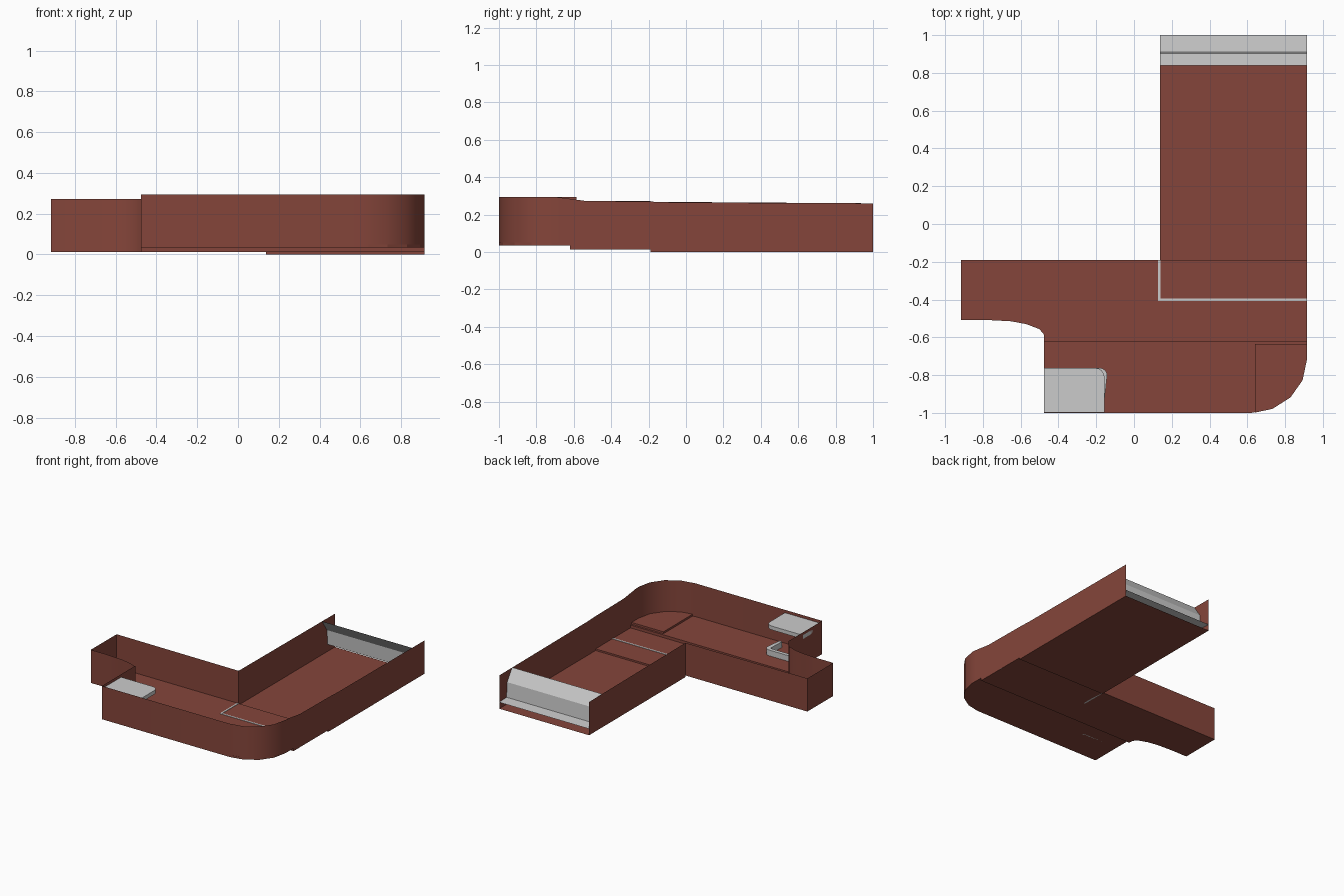
import bpy, math

if "Cube" in bpy.data.objects:
    bpy.data.objects.remove(bpy.data.objects["Cube"])

brown = bpy.data.materials.new("brown")
brown.diffuse_color = (0.235, 0.06, 0.043, 1)
brown.use_nodes = True
brown.node_tree.nodes["Principled BSDF"].inputs["Base Color"].default_value = brown.diffuse_color

def make(name, verts, faces, mat=None, smooth=False):
    me = bpy.data.meshes.new(name)
    me.from_pydata(verts, [], faces)
    ob = bpy.data.objects.new(name, me)
    bpy.context.collection.objects.link(ob)
    if mat:
        me.materials.append(mat)
    if smooth:
        bpy.context.view_layer.objects.active = ob
        ob.select_set(True)
        bpy.ops.object.shade_smooth_by_angle(angle=math.radians(35))
        ob.select_set(False)
    return ob

def sheet(name, outline, z, mat=None):
    # flat horizontal panel
    return make(name, [(x, y, z) for x, y in outline], [range(len(outline))], mat)

def wall(name, pts, mat=None):
    # upright strip through points (x, y, bottom, top)
    n = len(pts)
    verts = [(x, y, b) for x, y, b, t in pts] + [(x, y, t) for x, y, b, t in pts]
    return make(name, verts, [(i, i + 1, n + i + 1, n + i) for i in range(n - 1)], mat, True)

def prism(name, outline, z0, z1, mat=None):
    n = len(outline)
    verts = [(x, y, z) for z in (z0, z1) for x, y in outline]
    faces = [tuple(reversed(range(n))), tuple(range(n, 2 * n))]
    faces += [(i, (i + 1) % n, n + (i + 1) % n, n + i) for i in range(n)]
    return make(name, verts, faces, mat)

def arc(cx, cy, rx, ry, a0, a1, n):
    return [(cx + rx * math.cos(math.radians(a0 + (a1 - a0) * i / n)),
             cy + ry * math.sin(math.radians(a0 + (a1 - a0) * i / n))) for i in range(n + 1)]

L, R, M, S = -0.917, 0.915, 0.138, -0.477      # key x positions
ZF, ZM = 0.035, 0.013                          # front and middle floor heights
corner = arc(0.62, -0.72, R - 0.62, 0.28, -90, 0, 4)
bend = [(L, -0.508), (-0.78, -0.508), (-0.65, -0.515), (-0.57, -0.53), (-0.5, -0.557), (S, -0.585)]

# floors at three levels
sheet("long_floor", [(M, -0.19), (R, -0.19), (R, 1), (M, 1)], 0, brown)
sheet("middle_floor", bend + [(S, -0.62), (R, -0.62), (R, -0.19), (L, -0.19)], ZM, brown)
sheet("front_floor", [(S, -1)] + corner + [(R, -0.62), (S, -0.62)], ZF, brown)
wall("middle_riser", [(R, -0.62, ZM, ZF), (S, -0.62, ZM, ZF)], brown)
wall("long_riser", [(R, -0.19, 0, ZM), (M, -0.19, 0, ZM)], brown)

# slightly raised platform inside the rounded corner
prism("corner_platform", [(0.64, -0.9985)] + corner[1:] + [(R, -0.635), (0.64, -0.635)], ZF, 0.05, brown)

# outer walls
wall("front_wall", [(S, -0.62, ZF, 0.295), (S, -1, ZF, 0.295)] +
     [(x, y, ZF, 0.295) for x, y in corner] +
     [(R, -0.68, ZF, 0.292), (R, -0.62, ZF, 0.284)], brown)
wall("right_middle_wall", [(R, -0.62, ZM, 0.284), (R, -0.54, ZM, 0.273), (R, -0.19, ZM, 0.269)], brown)
wall("right_long_wall", [(R, -0.19, 0, 0.269), (R, -0.07, 0, 0.265), (R, 1, 0, 0.26)], brown)
wall("left_long_wall", [(M, 1, 0, 0.26), (M, -0.19, 0, 0.268)], brown)
wall("side_room_wall", [(M, -0.19, ZM, 0.268), (L, -0.19, ZM, 0.272)] +
     [(x, y, ZM, 0.272) for x, y in bend], brown)
wall("side_joint_wall", [(S, -0.585, ZM, 0.295), (S, -0.62, ZM, 0.295)], brown)

# thin grey threshold set in the floor
prism("threshold_long", [(M - 0.01, -0.407), (R, -0.407), (R, -0.394), (M - 0.01, -0.394)], ZM, ZM + 0.003)
prism("threshold_short", [(M - 0.01, -0.394), (M + 0.003, -0.394), (M + 0.003, -0.19), (M - 0.01, -0.19)], ZM, ZM + 0.003)

# sloped panel across the far end
profile = [(0.84, 0.262), (0.902, 0.17), (0.91, 0.055), (1.0, 0.05)]
verts = [(x, y, z) for x in (M, R) for y, z in profile]
make("end_panel", verts, [(i, i + 4, i + 5, i + 1) for i in range(3)])

# counter top on the front left, and the kerb below it
prism("counter_top", [(S, -0.999), (-0.156, -0.999)] + arc(-0.206, -0.812, 0.05, 0.05, 0, 90, 4) +
      [(S, -0.762)], 0.243, 0.273)
outer = [(-0.156, -0.93)] + arc(-0.182, -0.8, 0.04, 0.038, 0, 90, 4) + [(-0.4, -0.762)]
inner = [(-0.4, -0.79), (-0.185, -0.79), (-0.175, -0.8), (-0.18, -0.93)]
prism("counter_kerb", outer + inner, ZF, 0.08)
